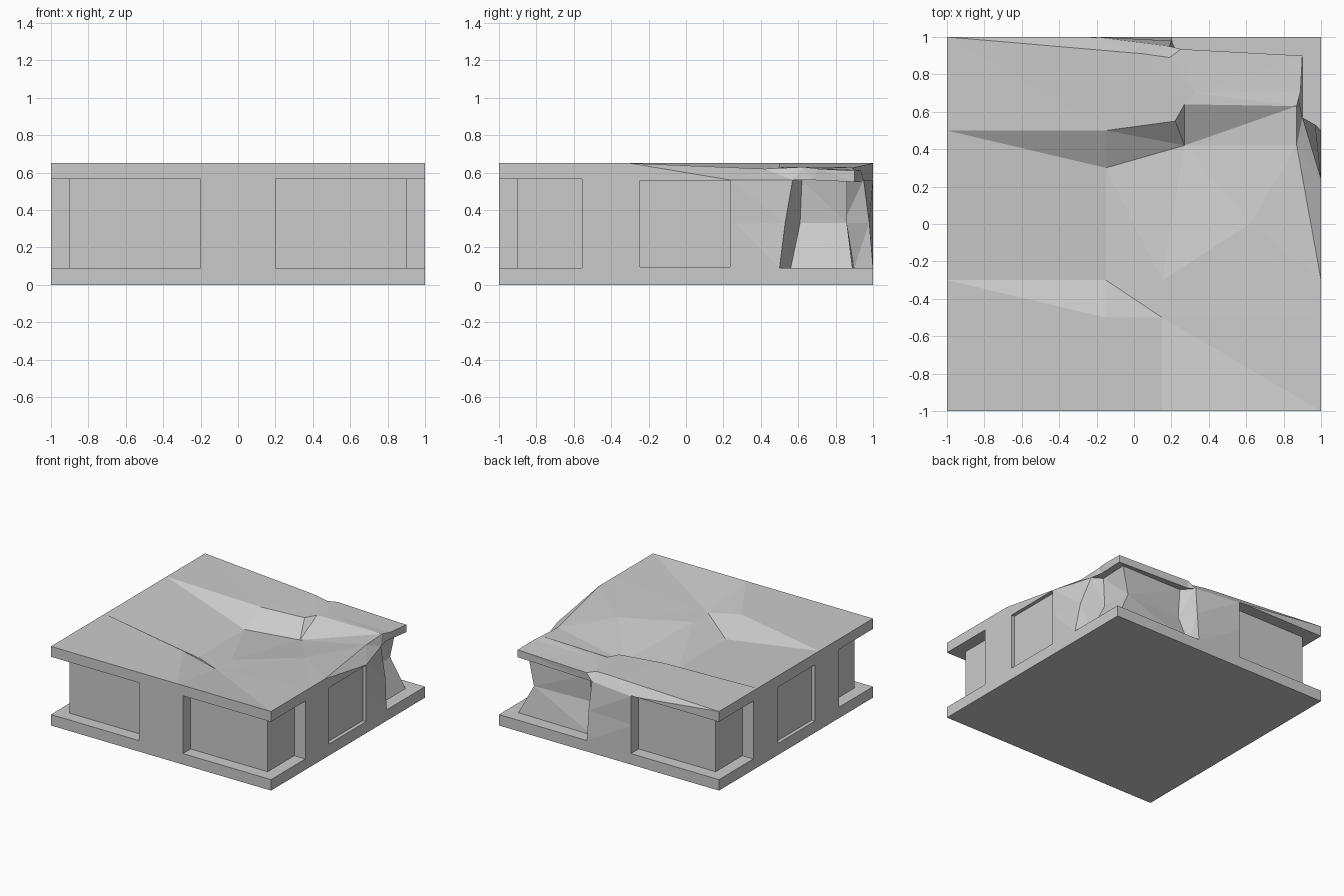
import bpy, bmesh
from mathutils import Vector
from mathutils.geometry import delaunay_2d_cdt

if "Cube" in bpy.data.objects:
    bpy.data.objects.remove(bpy.data.objects["Cube"])


def make_object(name, bm):
    bmesh.ops.recalc_face_normals(bm, faces=bm.faces)
    mesh = bpy.data.meshes.new(name)
    bm.to_mesh(mesh)
    bm.free()
    ob = bpy.data.objects.new(name, mesh)
    bpy.context.collection.objects.link(ob)
    return ob


def prism(bm, outline, z0, z1):
    lo = [bm.verts.new((x, y, z0)) for x, y in outline]
    hi = [bm.verts.new((x, y, z1)) for x, y in outline]
    bm.faces.new(lo[::-1])
    bm.faces.new(hi)
    for i in range(len(lo)):
        j = (i + 1) % len(lo)
        bm.faces.new((lo[i], lo[j], hi[j], hi[i]))


SLAB, LOW, LIP, ROOF = 0.09, 0.33, 0.56, 0.65


# One vertical rib of the storey: floor, low, wall top, lip underside, roof edge
def rib(foot, low=None, wall=None, top=None, lip=None):
    low, wall = low or foot, wall or foot
    top = top or (*foot, ROOF)
    under = (*lip, top[2] - 0.06) if lip else (*wall, LIP)
    return [(*foot, SLAB), (*low, LOW), (*wall, LIP), under, top]


# Outline runs anticlockwise; the back right corner is crushed
ribs = [rib(p) for p in ((-1, -1), (0.15, -1), (1, -1), (1, -0.5))]
ribs += [
    rib((1, -0.3), (1, -0.27), (1, -0.25), (1, -0.3, 0.65)),
    rib((1, 0.29), (1, 0.26), (1, 0.24), (0.87, 0.42, 0.62)),
    rib((1, 0.5), (0.97, 0.53), (0.9, 0.57), (0.87, 0.63, 0.63)),
    rib((0.9, 0.56), (0.8, 0.61), (0.82, 0.62), (0.89, 0.71, 0.62), (0.88, 0.67)),
    rib((0.9, 0.89), (0.78, 0.86), (0.83, 0.86), (0.9, 0.9, 0.61), (0.9, 0.9)),
    rib((0.22, 0.9), (0.27, 0.84), (0.27, 0.86), (0.25, 0.935, 0.61), (0.25, 0.93)),
    rib((0.2, 1), (0.2, 0.98), (0.19, 0.95), (0.19, 0.89, 0.62)),
    rib((-0.25, 1), (-0.22, 1), (-0.2, 1), (0.05, 0.91, 0.63)),
]
ribs += [rib(p) for p in ((-1, 1), (-1, 0.5), (-1, 0.3), (-1, -0.3), (-1, -0.5))]

# Sagging roof: inner points and crease lines (indices into outline + inner)
inner = [(-0.15, -0.5, 0.65), (-0.15, -0.3, 0.52), (-0.15, 0.3, 0.52),
         (-0.15, 0.5, 0.63), (0.15, -0.5, 0.58), (0.15, -0.3, 0.58),
         (0.62, 0, 0.61), (0.27, 0.42, 0.5), (0.22, 0.55, 0.62),
         (0.27, 0.64, 0.62), (0.33, 0.7, 0.62)]
n = len(ribs)
creases = [(16, n), (15, n + 1), (14, n + 2), (13, n + 3), (n, n + 1),
           (n + 1, n + 2), (n + 2, n + 3), (1, n + 4), (n + 4, 3),
           (n + 4, n + 5), (n + 5, n + 6), (n + 6, 4), (n + 6, 5),
           (n + 2, n + 7), (n + 7, 5), (n + 3, n + 8), (n + 8, n + 9),
           (n + 9, 6), (n + 9, n + 7), (n + 8, n + 7), (n + 10, 7), (n, n + 4)]

bm = bmesh.new()
cols = [[bm.verts.new(p) for p in r] for r in ribs]
for i in range(n):
    a, b = cols[i], cols[(i + 1) % n]
    for k in range(4):
        bm.faces.new((a[k], b[k], b[k + 1], a[k + 1]))
bm.faces.new([c[0] for c in cols][::-1])
tops = [c[4] for c in cols] + [bm.verts.new(p) for p in inner]
border = [(i, (i + 1) % n) for i in range(n)]
result = delaunay_2d_cdt([Vector(v.co[:2]) for v in tops],
                         border + creases, [], 1, 1e-5)
for f in result[2]:
    bm.faces.new([tops[result[3][i][0]] for i in f])
bmesh.ops.remove_doubles(bm, verts=bm.verts, dist=1e-4)
bmesh.ops.dissolve_degenerate(bm, edges=bm.edges, dist=1e-5)
bmesh.ops.triangulate(bm, faces=[f for f in bm.faces if len(f.verts) == 4])
storey = make_object("damaged_storey", bm)

# Cutters: recessed windows wrapping three corners, plus shallow side windows
bm = bmesh.new()
corner = [(0.2, 1.1), (0.2, 0.9), (0.9, 0.9), (0.9, 0.555), (1.1, 0.555), (1.1, 1.1)]
for sx, sy in ((1, -1), (-1, -1), (-1, 1)):
    prism(bm, [(sx * x, sy * y) for x, y in corner], SLAB - 0.05, 0.565)
for s in (1, -1):
    prism(bm, [(s * 0.97, -0.245), (s * 1.1, -0.245), (s * 1.1, 0.235),
               (s * 0.97, 0.235)], SLAB + 0.005, LIP - 0.003)
cutter = make_object("window_cutter", bm)
cutter.hide_render = True
cutter.hide_viewport = True

# Floor slab merged under the storey
bm = bmesh.new()
prism(bm, [(-1, -1), (1, -1), (1, 1), (-1, 1)], 0, SLAB)
slab = make_object("floor_slab_helper", bm)
slab.hide_render = True
slab.hide_viewport = True

for name, ob, op in (("windows", cutter, 'DIFFERENCE'), ("slab", slab, 'UNION')):
    mod = storey.modifiers.new(name, 'BOOLEAN')
    mod.object, mod.operation, mod.solver = ob, op, 'EXACT'
